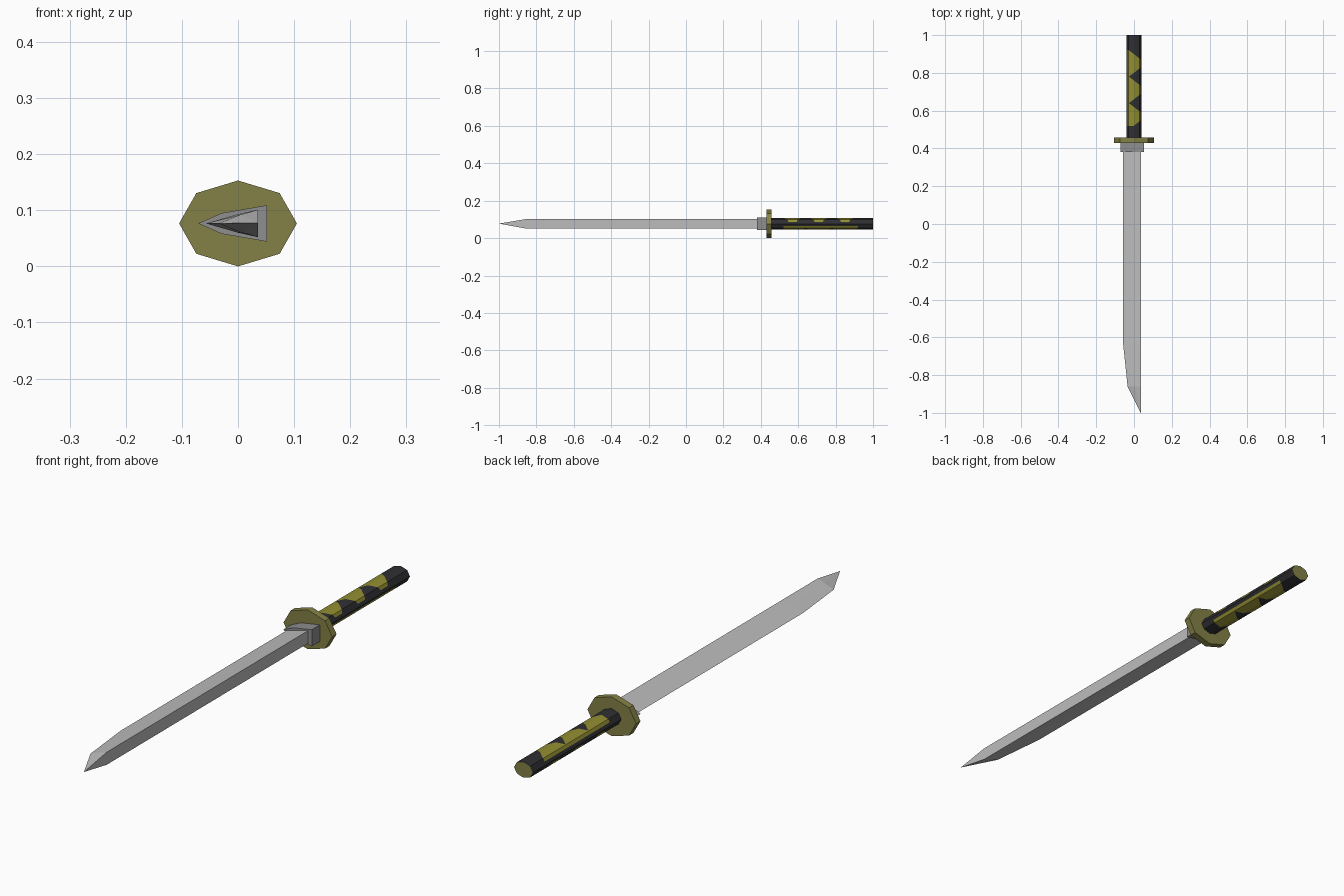
import bpy, bmesh, math
from mathutils import Vector

if "Cube" in bpy.data.objects:
    bpy.data.objects.remove(bpy.data.objects["Cube"])

ZC = 0.0765  # height of the sword's long axis


def material(name, r, g, b):
    lin = [((c / 255 + 0.055) / 1.055) ** 2.4 for c in (r, g, b)]
    m = bpy.data.materials.new(name)
    m.diffuse_color = (*lin, 1)
    m.use_nodes = True
    m.node_tree.nodes["Principled BSDF"].inputs["Base Color"].default_value = m.diffuse_color
    return m


STEEL = material("pale steel", 188, 188, 188)
COLLAR = material("grey collar metal", 142, 142, 142)
OLIVE = material("dull olive", 132, 129, 70)
WRAP = material("olive wrap", 146, 142, 50)
BLACK = material("black wrap", 47, 47, 50)


def loft(sections, tip=None):
    """Join rings of (x, z) points given at y positions; optional closing point."""
    bm = bmesh.new()
    rings = [[bm.verts.new((x, y, z)) for x, z in pts] for y, pts in sections]
    n = len(rings[0])
    for a, b in zip(rings, rings[1:]):
        for i in range(n):
            j = (i + 1) % n
            bm.faces.new((a[i], a[j], b[j], b[i]))
    bm.faces.new(rings[0])
    if tip:
        t = bm.verts.new(tip)
        for i in range(n):
            bm.faces.new((rings[-1][i], rings[-1][(i + 1) % n], t))
    else:
        bm.faces.new(rings[-1])
    bmesh.ops.recalc_face_normals(bm, faces=bm.faces)
    return bm


def finish(bm, name, mats):
    me = bpy.data.meshes.new(name)
    bm.to_mesh(me)
    bm.free()
    ob = bpy.data.objects.new(name, me)
    ob.location.z = ZC
    for m in mats:
        me.materials.append(m)
    bpy.context.collection.objects.link(ob)
    return ob


def octagon(rx, rz):
    return [(rx * math.cos(i * math.pi / 4), rz * math.sin(i * math.pi / 4)) for i in range(8)]


def wedge(edge, mid, back):
    """Cutting edge on the -x side, flat spine on the +x side."""
    return [(edge, 0), mid, back, (back[0], -back[1]), (mid[0], -mid[1])]


# Blade: wedge section, edge curving in to a slanted point on the spine
blade = loft([
    (0.42, wedge(-0.057, (0.0, 0.0165), (0.036, 0.0245))),
    (-0.64, wedge(-0.057, (0.0, 0.0165), (0.036, 0.0245))),
    (-0.86, wedge(-0.034, (0.004, 0.0155), (0.036, 0.0245))),
], tip=(0.036, -1.0, 0.001))
finish(blade, "blade", [STEEL])

# Collar between blade and guard
sec = wedge(-0.071, (-0.029, 0.0185), (0.052, 0.0325))
finish(loft([(0.38, sec), (0.435, sec)]), "blade_collar", [COLLAR])

# Eight-sided guard
plate = octagon(0.105, ZC)
finish(loft([(0.43, plate), (0.457, plate)]), "guard", [OLIVE])

# Grip: eight-sided bar, cut along zigzag lines so the wrap pattern is clean
grip_section = octagon(0.041, 0.031)
grip = loft([(0.45, grip_section), (1.0, grip_section)])
VALLEYS = (0.50, 0.64, 0.78, 0.92)
START, END, SIDE, LOW, SLOPE = 0.52, 0.92, 0.035, -0.027, 1.3


def cut(co, no):
    bmesh.ops.bisect_plane(grip, geom=grip.verts[:] + grip.edges[:] + grip.faces[:],
                           plane_co=co, plane_no=Vector(no).normalized(), dist=1e-6)


for y in (START, END):
    cut((0, y, 0), (0, 1, 0))
for s in (-1, 1):
    cut((s * SIDE, 0, 0), (1, 0, 0))
    for v in VALLEYS:
        for d in (-1, 1):
            cut((s * LOW, v, 0), (1, -s * d * SLOPE, 0))

# Wrap pattern: the underside repeats the top turned half round
for f in grip.faces:
    c = f.calc_center_median()
    x = c.x if c.z > 0 else -c.x
    limit = min(SIDE, LOW + SLOPE * min(abs(c.y - v) for v in VALLEYS))
    if f.normal.y > 0.9:
        f.material_index = 2
    elif START < c.y < END and -SIDE < x < limit:
        f.material_index = 1
finish(grip, "grip", [BLACK, WRAP, OLIVE])
